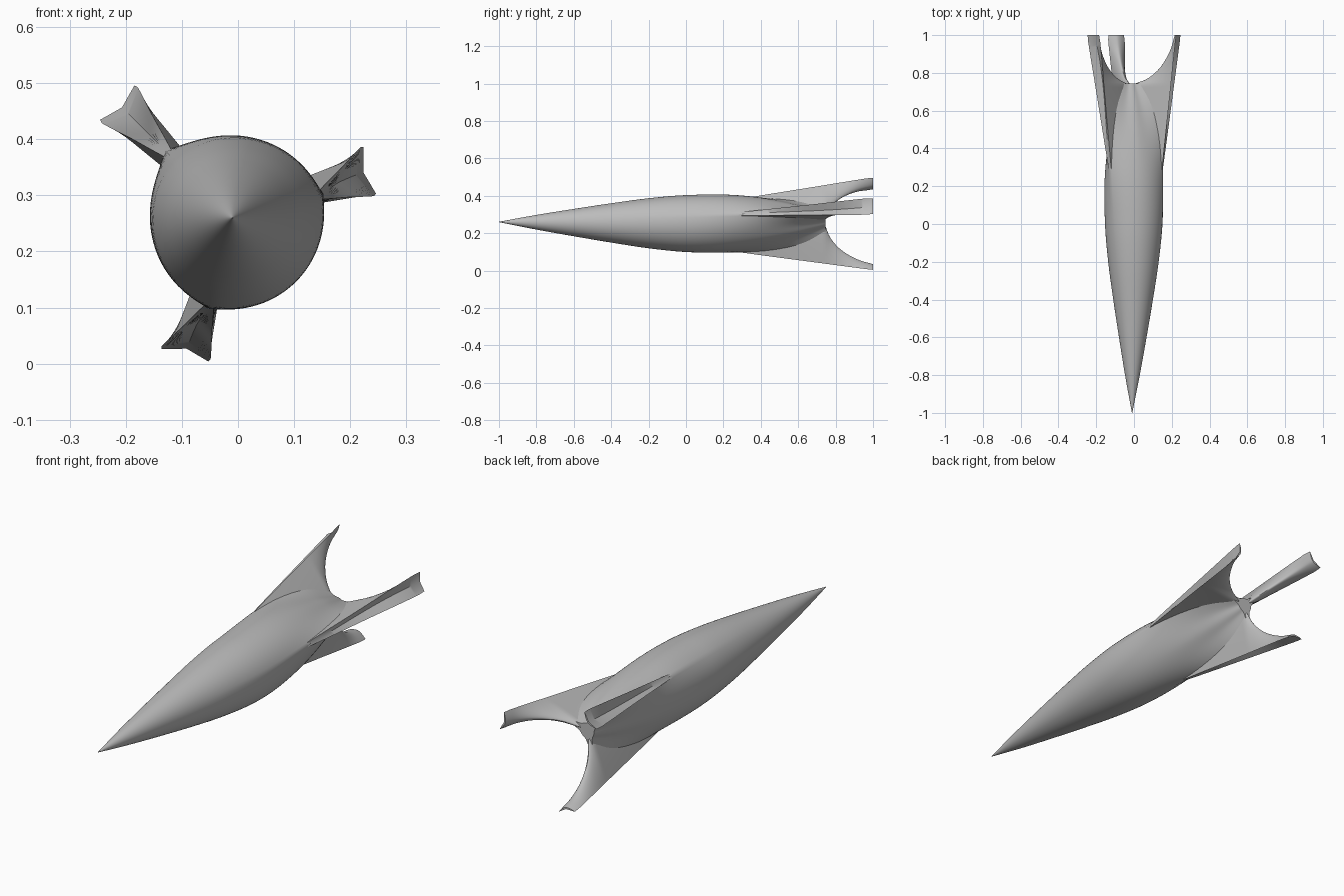
import bpy, bmesh, math

if "Cube" in bpy.data.objects:
    bpy.data.objects.remove(bpy.data.objects["Cube"])

grey = bpy.data.materials.new("hull grey")
grey.use_nodes = True
grey.diffuse_color = (0.5, 0.5, 0.5, 1)
grey.node_tree.nodes["Principled BSDF"].inputs["Base Color"].default_value = (0.5, 0.5, 0.5, 1)


def curve(keys, x):
    """Smooth interpolation through (position, value) keys."""
    n = len(keys)
    x = min(max(x, keys[0][0]), keys[-1][0])
    i = next(k for k in range(n - 1) if x <= keys[k + 1][0])

    def slope(k):
        a, b = keys[max(k - 1, 0)], keys[min(k + 1, n - 1)]
        return (b[1] - a[1]) / (b[0] - a[0])
    (x0, y0), (x1, y1) = keys[i], keys[i + 1]
    h = x1 - x0
    t = (x - x0) / h
    return (y0 * (1 + 2 * t) * (1 - t) ** 2 + y1 * t * t * (3 - 2 * t)
            + h * slope(i) * t * (1 - t) ** 2 - h * slope(i + 1) * t * t * (1 - t))


# Slight bend of the long axis
BEND = [(-1, .01), (0, .003), (.3, .01), (1, .025)]
# Hull radius between the fins and at the fins, and sharpness of the webs
VALLEY = [(-1, .001), (-.8, .039), (-.6, .073), (-.4, .105), (-.2, .133), (0, .15),
          (.2, .148), (.4, .125), (.6, .083), (.7, .052), (.745, .035)]
RIDGE = [(-1, .001), (-.8, .039), (-.6, .073), (-.4, .105), (-.2, .135), (0, .156),
         (.3, .168), (.5, .168), (.65, .15), (.745, .1)]
POWER = [(-1, 2), (.2, 2), (.5, 3), (.745, 4.5)]
# Fin: inner back edge, outer corners, width and depth of the outer groove
FIN_IN = [(.25, .01), (.735, .01), (.745, .03), (.76, .075), (.79, .125),
          (.84, .175), (.92, .223), (1, .25)]
FIN_OUT = [(.25, .155), (.3, .167), (1, .269)]
FIN_WIDTH = [(.25, .01), (.3, .02), (.65, .056), (.96, .09), (1, .086)]
GROOVE = [(.25, 0), (.4, .004), (.7, .025), (.85, .025), (1, .012)]


def place(y, angle, radial, side=0):
    d = curve(BEND, y)
    c, s = math.cos(angle), math.sin(angle)
    return (-d + radial * c - side * s, y, .25 + d + radial * s + side * c)


def loft(name, rings):
    bm = bmesh.new()
    rows = [[bm.verts.new(p) for p in ring] for ring in rings]
    for a, b in zip(rows, rows[1:]):
        for i in range(len(a)):
            j = (i + 1) % len(a)
            bm.faces.new((a[i], a[j], b[j], b[i]))
    bm.faces.new(rows[0])
    bm.faces.new(rows[-1])
    bmesh.ops.recalc_face_normals(bm, faces=bm.faces)
    mesh = bpy.data.meshes.new(name)
    bm.to_mesh(mesh)
    bm.free()
    mesh.materials.append(grey)
    obj = bpy.data.objects.new(name, mesh)
    bpy.context.collection.objects.link(obj)
    bpy.ops.object.select_all(action="DESELECT")
    obj.select_set(True)
    bpy.context.view_layer.objects.active = obj
    bpy.ops.object.shade_smooth_by_angle(angle=math.radians(40))


FIN_ANGLES = {"upper_fin": 135, "left_fin": 15, "lower_fin": 255}

# Hull: round nose blending into a three-lobed tail
COUNT = 96
rings = []
for k in range(61):
    y = -1 + 1.745 * k / 60
    valley, ridge, power = curve(VALLEY, y), curve(RIDGE, y), curve(POWER, y)
    ring = []
    for i in range(COUNT):
        deg = 360 * i / COUNT
        off = abs((deg - 75 + 60) % 120 - 60) / 60   # 0 between fins, 1 at a fin
        ring.append(place(y, math.radians(deg), valley + (ridge - valley) * off ** power))
    rings.append(ring)
loft("hull", rings)

# Fins: flared blades with a rounded back and a groove along the outside
STEPS = 12
for name, deg in FIN_ANGLES.items():
    rings = []
    for k in range(61):
        y = .25 + .75 * k / 60
        inner, outer = curve(FIN_IN, y), curve(FIN_OUT, y)
        half = curve(FIN_WIDTH, y) / 2
        section = []
        for i in range(-STEPS, STEPS + 1):
            t = (abs(i) / STEPS) ** 1.6
            section.append((inner + (outer - inner) * t, math.copysign(half * t ** .6, i)))
        section.append((outer - curve(GROOVE, y), 0))
        rings.append([place(y, math.radians(deg), r, s) for r, s in section])
    loft(name, rings)
